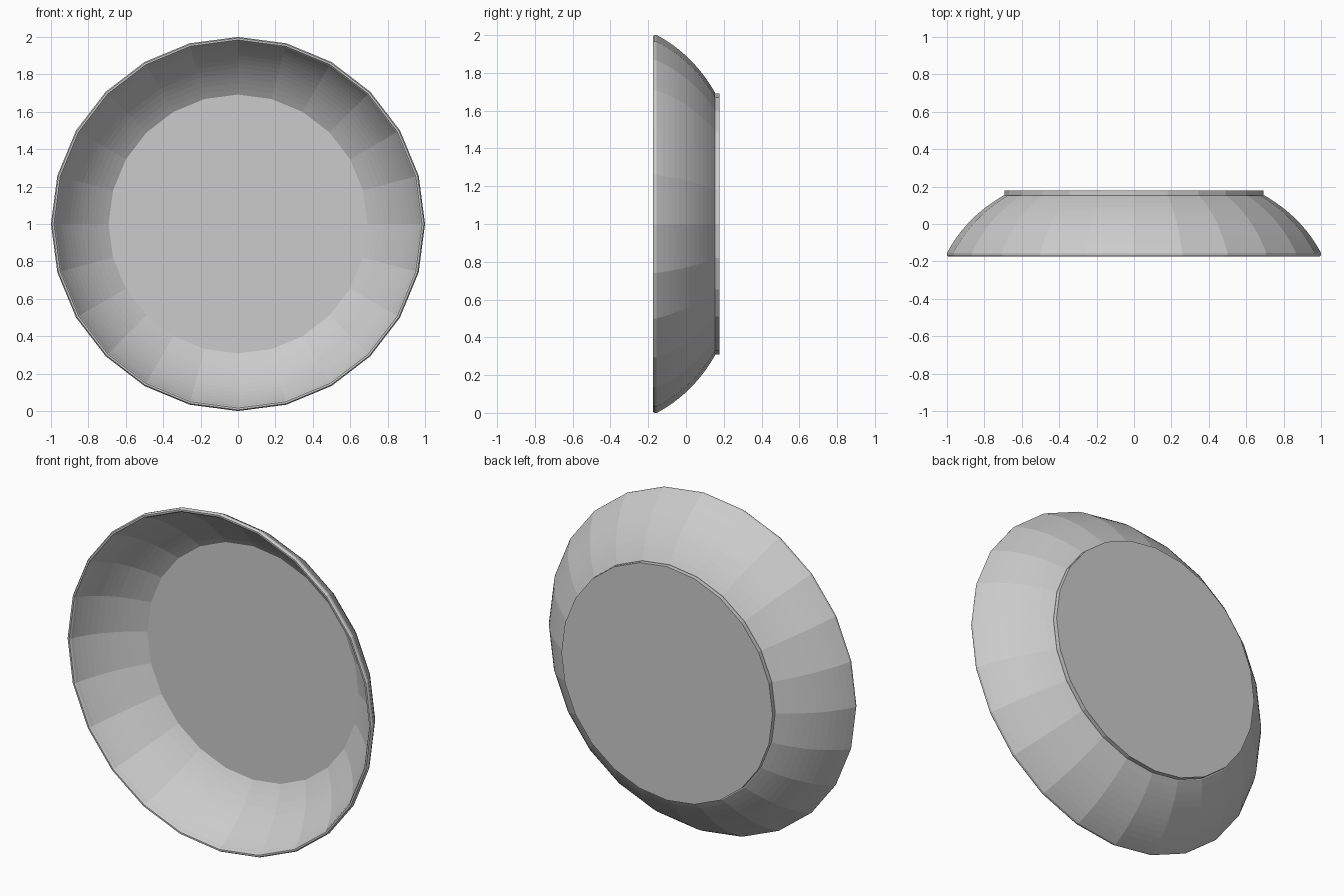
import bpy, bmesh, math

if "Cube" in bpy.data.objects:
    bpy.data.objects.remove(bpy.data.objects["Cube"])

SIDES = 24
FLOOR_R = 0.692


def curve(p0, p1, p2, n):
    """Quadratic curve used for the bowl's wall profile."""
    pts = []
    for i in range(n + 1):
        t = i / n
        pts.append(tuple((1 - t) ** 2 * a + 2 * t * (1 - t) * b + t * t * c
                         for a, b, c in zip(p0, p1, p2)))
    return pts


def lathe(name, profile):
    """Revolve (radius, y) points around the y axis at z = 1, capping both ends."""
    bm = bmesh.new()
    rings = []
    for r, y in profile:
        ring = []
        for i in range(SIDES):
            a = 2 * math.pi * i / SIDES
            ring.append(bm.verts.new((r * math.sin(a), y, 1 + r * math.cos(a))))
        rings.append(ring)
    for a, b in zip(rings, rings[1:]):
        for i in range(SIDES):
            j = (i + 1) % SIDES
            bm.faces.new((a[i], a[j], b[j], b[i]))
    bm.faces.new(rings[0])
    bm.faces.new(rings[-1])
    bmesh.ops.recalc_face_normals(bm, faces=bm.faces)
    mesh = bpy.data.meshes.new(name)
    bm.to_mesh(mesh)
    bm.free()
    obj = bpy.data.objects.new(name, mesh)
    bpy.context.collection.objects.link(obj)
    return obj


# Foot ring and outer wall, rounded rim, then inner wall down to the flat floor
foot = [(FLOOR_R, 0.178), (FLOOR_R, 0.153)]
outer = curve((0.697, 0.153), (0.899, 0.036), (1.0, -0.155), 12)
rim = [(1.0, -0.166), (0.994, -0.175), (0.984, -0.175), (0.977, -0.166)]
inner = curve((0.971, -0.150), (0.884, 0.025), (FLOOR_R, 0.140), 12)
lathe("bowl", foot + outer + rim + inner)
